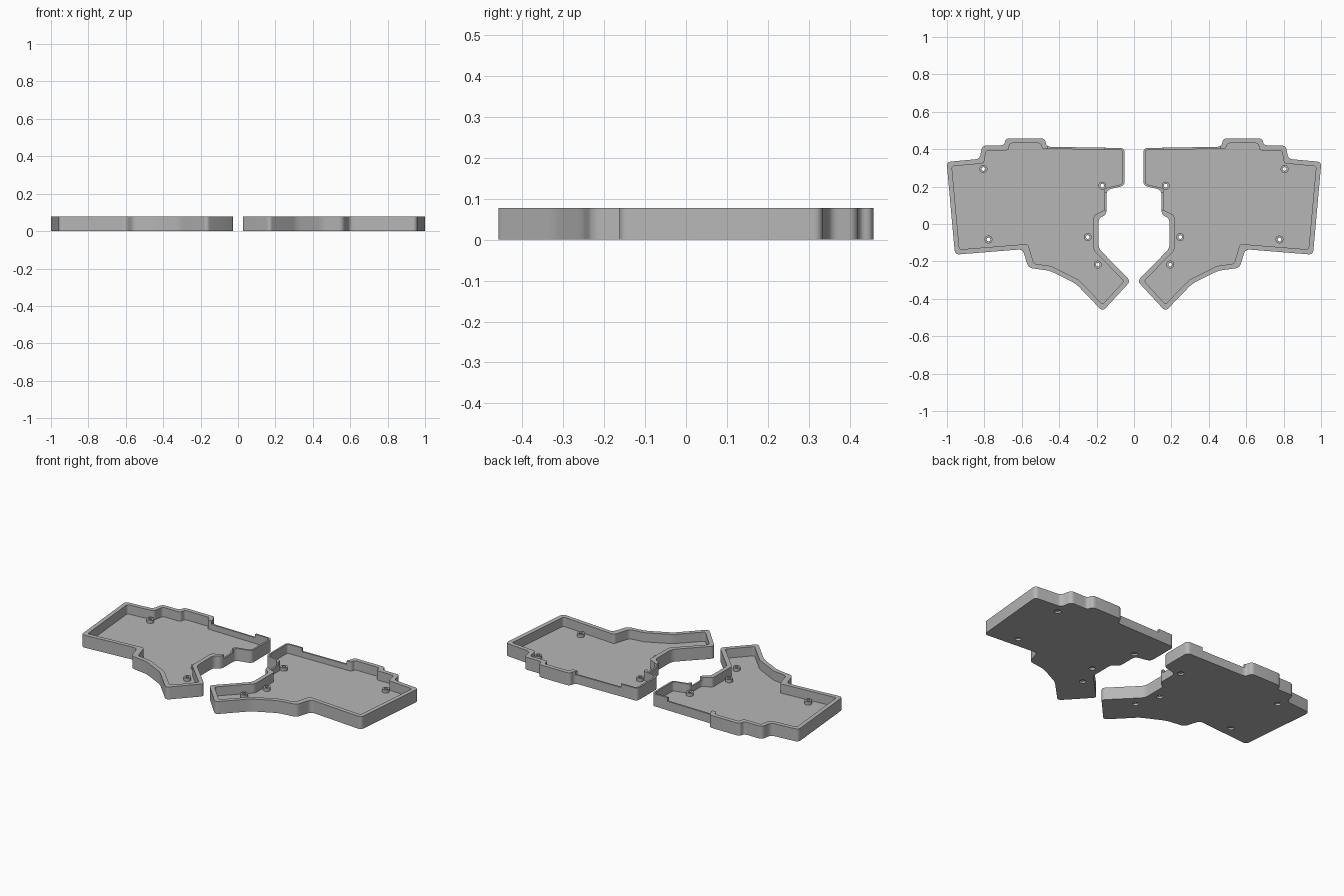
import bpy
import bmesh
from math import cos, sin, tau
from mathutils import Vector
from mathutils.geometry import intersect_line_line_2d

cube = bpy.data.objects.get("Cube")
if cube:
    bpy.data.objects.remove(cube)

HEIGHT, FLOOR, BOSS_TOP = 0.077, 0.02, 0.04
WALL, THIN = 0.026, 0.011

grey = bpy.data.materials.new("plain grey")
grey.use_nodes = True
grey.diffuse_color = (0.47, 0.47, 0.47, 1)
grey.node_tree.nodes["Principled BSDF"].inputs["Base Color"].default_value = grey.diffuse_color

# Outline of one half: corner x, corner y, wall thickness along the edge that follows
OUTLINE = [
    (0.05, 0.406, THIN), (0.05, 0.205, THIN), (0.147, 0.182, THIN), (0.147, 0.05, WALL),
    (0.19, 0.03, WALL), (0.19, -0.13, WALL), (0.018, -0.305, WALL), (0.168, -0.467, WALL),
    (0.31, -0.32, WALL), (0.45, -0.25, WALL), (0.565, -0.234, 0.035), (0.595, -0.135, WALL),
    (0.957, -0.164, WALL), (1.002, 0.332, WALL), (0.825, 0.348, WALL), (0.812, 0.42, WALL),
    (0.693, 0.42, WALL), (0.687, 0.458, WALL), (0.476, 0.458, WALL), (0.468, 0.413, THIN),
]
BOSSES = [(0.17, 0.205), (0.247, -0.07), (0.194, -0.217), (0.778, -0.083), (0.805, 0.294)]


def inset(outline):
    """Move every edge inward by its own wall thickness."""
    lines = []
    for i, (x, y, t) in enumerate(outline):
        a, b = Vector((x, y)), Vector(outline[(i + 1) % len(outline)][:2])
        d = (b - a).normalized()
        n = Vector((-d.y, d.x)) * t
        lines.append((a + n, d))
    corners = []
    for i, (p, d) in enumerate(lines):
        q, e = lines[i - 1]
        det = e.x * d.y - e.y * d.x
        w = p - q
        corners.append(q + e * ((w.x * d.y - w.y * d.x) / det))
    return corners


def fillet(corners, radius, steps=6):
    """Round every corner of a closed outline."""
    points = []
    for i, c in enumerate(corners):
        before, after = corners[i - 1] - c, corners[(i + 1) % len(corners)] - c
        a = c + before.normalized() * min(radius, before.length * 0.45)
        b = c + after.normalized() * min(radius, after.length * 0.45)
        for s in range(steps + 1):
            t = s / steps
            points.append(a * (1 - t) ** 2 + c * 2 * t * (1 - t) + b * t * t)
    return points


def circle(x, y, r, n=32):
    return [Vector((x + r * cos(tau * i / n), y + r * sin(tau * i / n))) for i in range(n)]


def box(x0, x1, y0, y1):
    return [Vector(p) for p in ((x0, y0), (x1, y0), (x1, y1), (x0, y1))]


def prism(name, points, z0, z1, side):
    """Extrude a flat outline between two heights, on the chosen side."""
    bm = bmesh.new()
    face = bm.faces.new([bm.verts.new((p.x * side, p.y, z0)) for p in points])
    top = bmesh.ops.extrude_face_region(bm, geom=[face])["geom"]
    moved = [v for v in top if isinstance(v, bmesh.types.BMVert)]
    bmesh.ops.translate(bm, verts=moved, vec=(0, 0, z1 - z0))
    bmesh.ops.recalc_face_normals(bm, faces=bm.faces)
    mesh = bpy.data.meshes.new(name)
    bm.to_mesh(mesh)
    bm.free()
    mesh.materials.append(grey)
    obj = bpy.data.objects.new(name, mesh)
    bpy.context.collection.objects.link(obj)
    return obj


def carve(obj, cutters):
    """Subtract the cutters, keep the result and remove them."""
    for c in cutters:
        c.hide_render = True
        mod = obj.modifiers.new("cut", 'BOOLEAN')
        mod.operation, mod.solver, mod.object = 'DIFFERENCE', 'EXACT', c
    bpy.context.view_layer.update()
    result = bpy.data.meshes.new_from_object(obj.evaluated_get(bpy.context.evaluated_depsgraph_get()))
    obj.modifiers.clear()
    obj.data = result
    for c in cutters:
        bpy.data.objects.remove(c)


def smooth(obj):
    bpy.ops.object.select_all(action='DESELECT')
    obj.select_set(True)
    bpy.context.view_layer.objects.active = obj
    bpy.ops.object.shade_smooth_by_angle()


def build_half(label, side):
    # Tray with its hollow, lowered wall sections and screw holes
    outer = fillet([Vector(p[:2]) for p in OUTLINE], 0.025)
    tray = prism(label + "_tray", outer, 0, HEIGHT, side)
    cutters = [
        prism("hollow", fillet(inset(OUTLINE), 0.015), FLOOR, 0.2, side),
        prism("back_notch", box(0.16, 0.462, 0.385, 0.43), 0.055, 0.2, side),
        prism("inner_notch", box(0.13, 0.165, 0.075, 0.165), 0.055, 0.2, side),
    ]
    for x, y in BOSSES:
        cutters.append(prism("screw_hole", circle(x, y, 0.01), -0.1, 0.1, side))
        cutters.append(prism("screw_recess", circle(x, y, 0.018), -0.1, 0.012, side))
    carve(tray, cutters)
    smooth(tray)

    # Screw bosses standing on the floor
    for i, (x, y) in enumerate(BOSSES):
        boss = prism(f"{label}_screw_boss_{i + 1}", circle(x, y, 0.021), FLOOR - 0.002, BOSS_TOP, side)
        carve(boss, [prism("bore", circle(x, y, 0.01), -0.1, 0.1, side)])
        smooth(boss)


build_half("left", 1)
build_half("right", -1)
